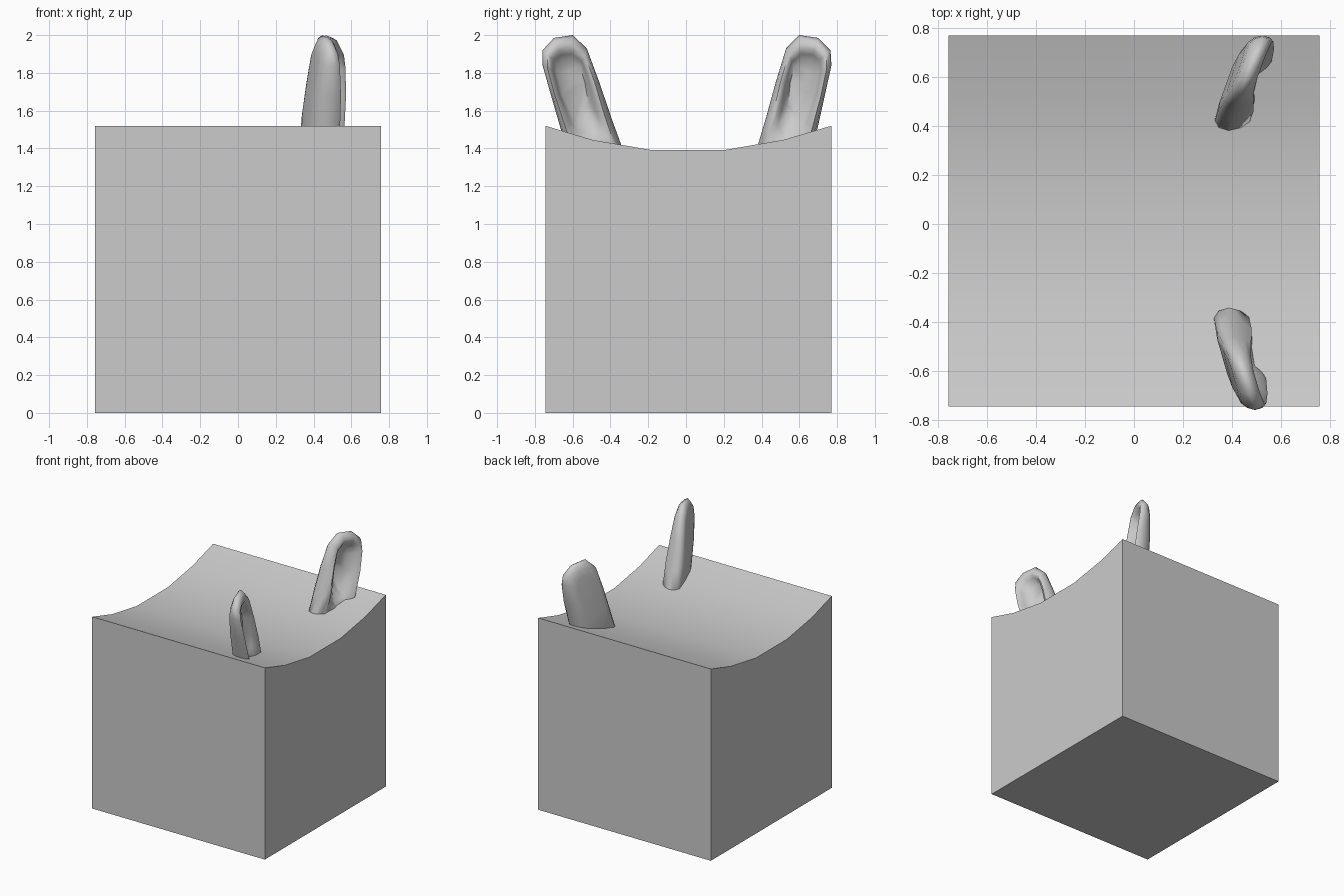
import bpy, bmesh
from mathutils import Vector

if "Cube" in bpy.data.objects:
    bpy.data.objects.remove(bpy.data.objects["Cube"], do_unlink=True)

grey = bpy.data.materials.new("plain_grey")
grey.use_nodes = True
COLOUR = (0.6, 0.6, 0.6, 1)
grey.diffuse_color = COLOUR
grey.node_tree.nodes["Principled BSDF"].inputs["Base Color"].default_value = COLOUR


def finish(name, bm, angle):
    bmesh.ops.recalc_face_normals(bm, faces=bm.faces)
    mesh = bpy.data.meshes.new(name)
    bm.to_mesh(mesh)
    bm.free()
    mesh.materials.append(grey)
    obj = bpy.data.objects.new(name, mesh)
    bpy.context.collection.objects.link(obj)
    bpy.ops.object.select_all(action='DESELECT')
    obj.select_set(True)
    bpy.context.view_layer.objects.active = obj
    bpy.ops.object.shade_smooth_by_angle(angle=angle)
    return obj


# Block body: side profile with a sagging top, extruded across x
profile = [(-.745, 0), (.77, 0), (.77, 1.52), (.515, 1.445), (.205, 1.392),
           (-.185, 1.392), (-.495, 1.445), (-.745, 1.52)]
bm = bmesh.new()
side = bm.faces.new([bm.verts.new((-.757, y, z)) for y, z in profile])
grown = bmesh.ops.extrude_face_region(bm, geom=[side], use_keep_orig=True)
new_verts = [v for v in grown["geom"] if isinstance(v, bmesh.types.BMVert)]
bmesh.ops.translate(bm, vec=(1.514, 0, 0), verts=new_verts)
finish("block_body", bm, 0.5)

# Ear outline and hollow outline, as distance from the middle and height
OUTER = [(.345, 1.30), (.42, 1.55), (.475, 1.75), (.53, 1.93), (.6, 2.0), (.70, 1.985),
         (.765, 1.92), (.77, 1.84), (.735, 1.68), (.695, 1.50), (.65, 1.30), (.50, 1.28)]
INNER = [(.49, 1.52), (.505, 1.60), (.53, 1.75), (.56, 1.86), (.61, 1.90), (.67, 1.895),
         (.71, 1.865), (.715, 1.81), (.69, 1.68), (.64, 1.53), (.61, 1.49), (.54, 1.48)]
# Section from back to hollow: inset share and depth share
SECTION = [(1.0, -1), (.5, -.9), (.15, -.55), (0, 0), (.15, .6),
           (.45, .95), (.75, .8), (1.0, .35), (1.4, -.35)]


def ear(name, sign, shear, x_base, slope):
    bm = bmesh.new()
    rings = []
    for inset, depth in SECTION:
        ring = []
        for a, b in zip(OUTER, INNER):
            d, z = Vector(a).lerp(Vector(b), inset)
            half = .078 - .1 * max(0, z - 1.6)
            x = x_base + slope * (d - .38) + half * depth
            d -= shear * (2 - z)
            ring.append(bm.verts.new((x, sign * d, z)))
        rings.append(ring)
    count = len(OUTER)
    for r, s in zip(rings, rings[1:]):
        for i in range(count):
            j = (i + 1) % count
            bm.faces.new((r[i], r[j], s[j], s[i]))
    # Close the back and the hollow floor with strips across the ear
    for ring in (rings[0], rings[-1]):
        for i in range(count // 2 - 1):
            bm.faces.new((ring[i], ring[i + 1], ring[count - 2 - i], ring[count - 1 - i]))
    finish(name, bm, 1.2)


ear("right_ear", -1, .065, .385, .28)
ear("left_ear", 1, 0, .385, .36)
